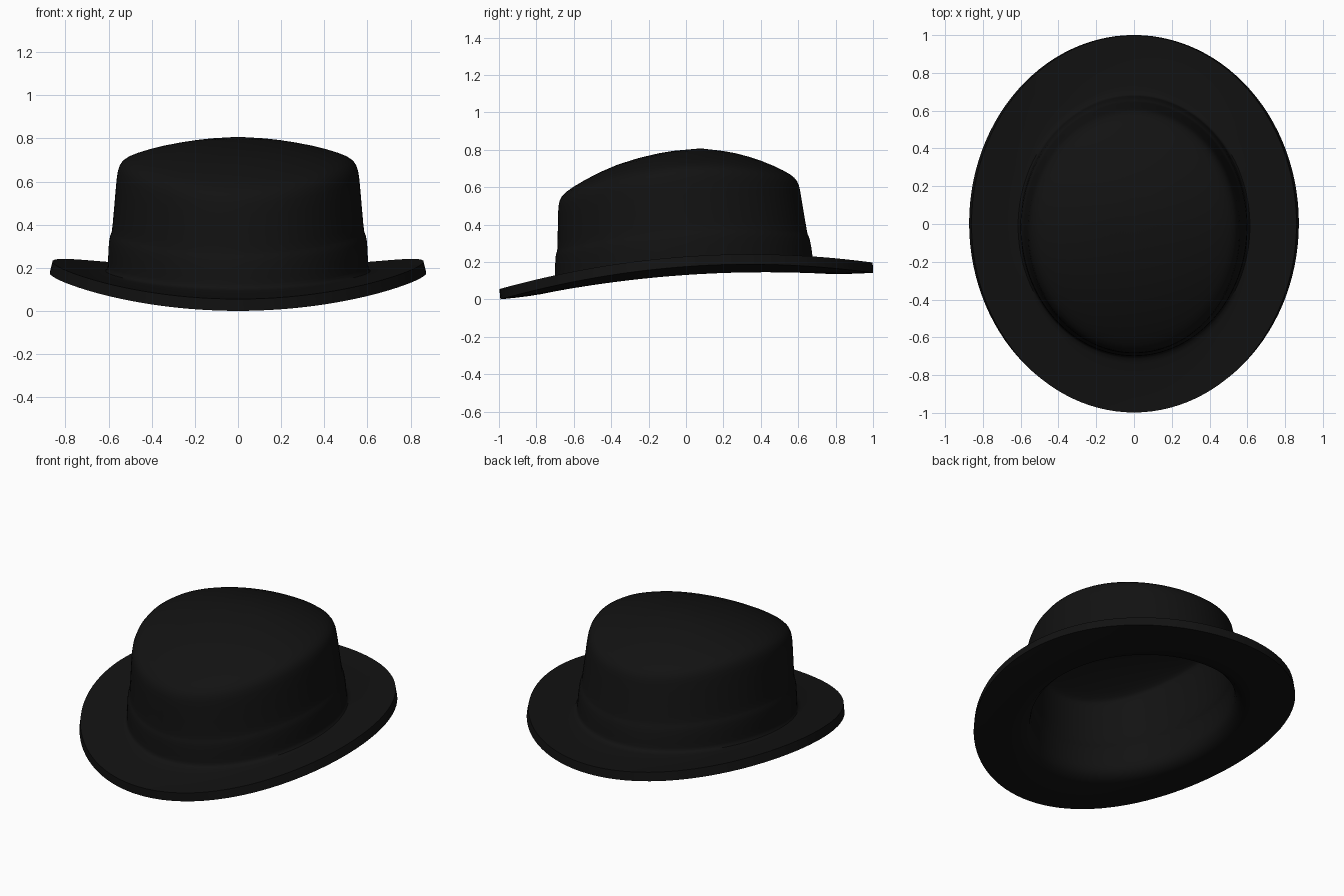
import bpy, bmesh
from math import sin, cos, pi, radians

if "Cube" in bpy.data.objects:
    bpy.data.objects.remove(bpy.data.objects["Cube"])

SEG = 56

# Each oval ring: half width, front y, back y, z at front, z at side, z at back
CROWN = [
    (0.18, -0.13, 0.26, 0.79, 0.797, 0.787),
    (0.35, -0.38, 0.41, 0.725, 0.768, 0.742),
    (0.48, -0.56, 0.53, 0.63, 0.73, 0.687),
    (0.54, -0.65, 0.585, 0.573, 0.70, 0.652),
    (0.560, -0.682, 0.606, 0.53, 0.655, 0.615),
    (0.567, -0.686, 0.615, 0.47, 0.58, 0.56),
    (0.584, -0.688, 0.648, 0.275, 0.375, 0.365),
]
BAND = [
    (0.588, -0.690, 0.650, 0.258, 0.360, 0.350),
    (0.600, -0.700, 0.664, 0.240, 0.340, 0.330),
    (0.604, -0.702, 0.678, 0.140, 0.225, 0.235),
    (0.605, -0.702, 0.680, 0.108, 0.190, 0.202),
]
BRIM = [
    (0.620, -0.715, 0.695, 0.095, 0.181, 0.193),
    (0.740, -0.850, 0.840, 0.070, 0.200, 0.189),
    (0.862, -1.000, 1.000, 0.055, 0.230, 0.197),
]


def oval(bm, rx, yf, yb, zf, zs, zb):
    """Ring of vertices whose height dips smoothly between front, sides and back."""
    verts = []
    for i in range(SEG):
        a = 2 * pi * i / SEG
        s = sin(a)
        y = (yf + yb) / 2 + (yb - yf) / 2 * s
        z = zs + (zb - zf) / 2 * s + ((zb + zf) / 2 - zs) * s * s
        verts.append(bm.verts.new((rx * cos(a), y, z)))
    return verts


# One felt sheet: crown, raised band and swept brim
bm = bmesh.new()
top = bm.verts.new((0, 0.08, 0.809))
rings = [oval(bm, *r) for r in CROWN + BAND + BRIM]
for i in range(SEG):
    j = (i + 1) % SEG
    bm.faces.new((top, rings[0][i], rings[0][j]))
    for a, b in zip(rings, rings[1:]):
        bm.faces.new((a[i], b[i], b[j], a[j]))
mesh = bpy.data.meshes.new("hat_shell")
bm.to_mesh(mesh)
bm.free()
hat = bpy.data.objects.new("hat_shell", mesh)
bpy.context.collection.objects.link(hat)

# Black felt
felt = bpy.data.materials.new("black_felt")
felt.diffuse_color = (0.006, 0.006, 0.006, 1)
felt.use_nodes = True
felt.node_tree.nodes["Principled BSDF"].inputs["Base Color"].default_value = felt.diffuse_color
mesh.materials.append(felt)

# Smooth the sheet, then thicken it inward to leave the crown hollow
sub = hat.modifiers.new("smooth", 'SUBSURF')
sub.levels = sub.render_levels = 1
sol = hat.modifiers.new("thickness", 'SOLIDIFY')
sol.thickness = 0.055
sol.offset = -1
bpy.context.view_layer.objects.active = hat
hat.select_set(True)
for m in ("smooth", "thickness"):
    bpy.ops.object.modifier_apply(modifier=m)
bpy.ops.object.shade_smooth_by_angle(angle=radians(40))
